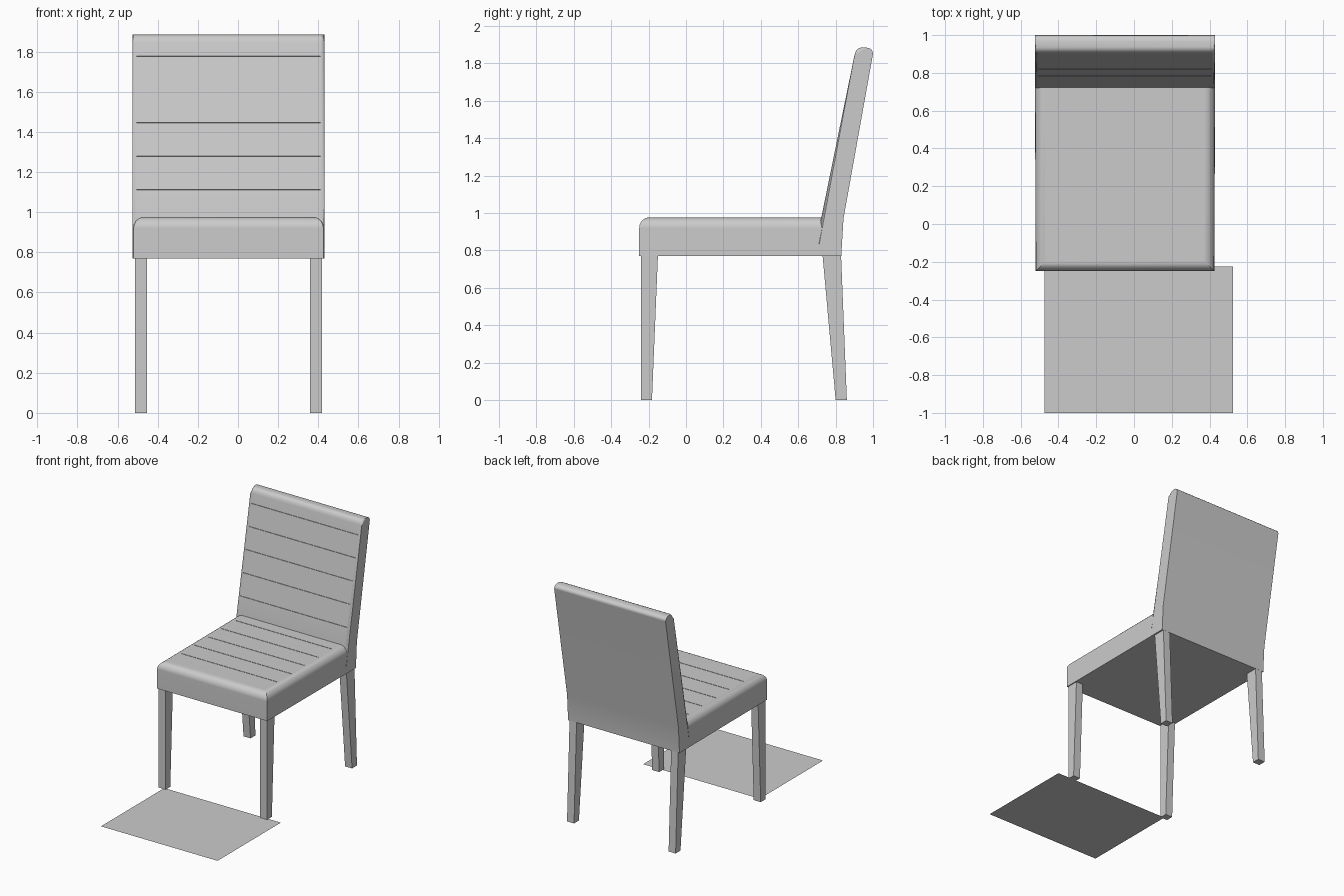
import bpy, bmesh, math
from mathutils import Matrix, Vector

if "Cube" in bpy.data.objects:
    bpy.data.objects.remove(bpy.data.objects["Cube"])

CX = -0.0475          # chair centre line in x


def add_object(name, bm):
    bmesh.ops.recalc_face_normals(bm, faces=bm.faces)
    me = bpy.data.meshes.new(name)
    bm.to_mesh(me)
    bm.free()
    ob = bpy.data.objects.new(name, me)
    bpy.context.collection.objects.link(ob)
    return ob


def prism(profile, half):
    """Extrude a closed (y, z) profile across x."""
    bm = bmesh.new()
    a, b = [[bm.verts.new((CX + s * half, y, z)) for y, z in profile] for s in (-1, 1)]
    bm.faces.new(a)
    bm.faces.new(b[::-1])
    n = len(profile)
    for i in range(n):
        j = (i + 1) % n
        bm.faces.new((a[i], b[i], b[j], a[j]))
    return bm


def hexa(name, bottom, top, z0, z1):
    """Tapered block from two (x0, x1, y0, y1) rectangles."""
    bm = bmesh.new()
    rings = [[bm.verts.new((x, y, z)) for x, y in
              ((r[0], r[2]), (r[1], r[2]), (r[1], r[3]), (r[0], r[3]))]
             for r, z in ((bottom, z0), (top, z1))]
    lo, hi = rings
    bm.faces.new(lo[::-1])
    bm.faces.new(hi)
    for i in range(4):
        j = (i + 1) % 4
        bm.faces.new((lo[i], lo[j], hi[j], hi[i]))
    return add_object(name, bm)


def groove(ob, half, centres, tilt):
    """Cut fine stitched seams running across x."""
    bm = bmesh.new()
    for y, z in centres:
        m = (Matrix.Translation((CX, y, z)) @ Matrix.Rotation(tilt, 4, 'X')
             @ Matrix.Diagonal((2 * half, 0.004, 0.014, 1)))
        bmesh.ops.create_cube(bm, size=1, matrix=m)
    cutter = add_object("seam_cutter", bm)
    cutter.hide_render = True
    mod = ob.modifiers.new("seams", 'BOOLEAN')
    mod.operation, mod.solver, mod.object = 'DIFFERENCE', 'EXACT', cutter
    bpy.context.view_layer.objects.active = ob
    bpy.ops.object.modifier_apply(modifier=mod.name)
    bpy.data.objects.remove(cutter)


def smooth(ob):
    bpy.ops.object.select_all(action='DESELECT')
    ob.select_set(True)
    bpy.context.view_layer.objects.active = ob
    bpy.ops.object.shade_smooth_by_angle(angle=math.radians(35))
    wn = ob.modifiers.new("weighted_normals", 'WEIGHTED_NORMAL')
    wn.keep_sharp = True


# Seat cushion: rounded along the front and side top edges
bm = prism([(-0.25, 0.77), (0.78, 0.77), (0.78, 0.977), (-0.25, 0.977)], 0.473)
for v in bm.verts:
    if v.co.y > 0.5:
        v.co.x = CX + (v.co.x - CX) * 0.477 / 0.473
edges = [e for e in bm.edges
         if all(v.co.z > 0.9 for v in e.verts) and not all(v.co.y > 0.5 for v in e.verts)]
bmesh.ops.bevel(bm, geom=edges, offset=0.057, segments=5, profile=0.5, affect='EDGES')
seat = add_object("seat", bm)
groove(seat, 0.415, [(-0.04 + 0.167 * i, 0.977) for i in range(5)], 0)
smooth(seat)

# Raked backrest: rounded top, softened front side edges
profile = [(0.71, 0.77), (0.71, 0.91), (0.901, 1.845), (0.908, 1.865), (0.918, 1.877),
           (0.934, 1.884), (0.965, 1.884), (0.984, 1.879), (0.995, 1.869), (1.0, 1.852),
           (0.842, 0.97), (0.83, 0.77)]
bm = prism(profile, 0.4775)
bm.edges.ensure_lookup_table()
front = [Vector(p) for p in profile[1:6]]
edges = [e for e in bm.edges
         if abs(e.verts[0].co.x - e.verts[1].co.x) < 1e-4
         and all(min((v.co.yz - p).length for p in front) < 1e-4 for v in e.verts)]
bmesh.ops.bevel(bm, geom=edges, offset=0.018, segments=3, profile=0.5, affect='EDGES')
back = add_object("backrest", bm)
slope = (0.901 - 0.71) / (1.845 - 0.91)
groove(back, 0.4575,
       [(0.71 + (z - 0.91) * slope, z) for z in (1.11, 1.277, 1.444, 1.61, 1.775)],
       math.pi / 2 - math.atan(slope))
smooth(back)

# Legs: tapered front to back, rear pair splayed backwards
for side, x0, x1 in (("left", -0.513, -0.453), ("right", 0.358, 0.418)):
    hexa("front_leg_" + side, (x0, x1, -0.24, -0.182), (x0, x1, -0.24, -0.15), 0, 0.775)
    hexa("rear_leg_" + side, (x0, x1, 0.80, 0.86), (x0, x1, 0.73, 0.829), 0, 0.775)

# Flat floor panel in front of the chair
bm = bmesh.new()
bm.faces.new([bm.verts.new((x, y, 0)) for x, y in
              ((-0.475, -1), (0.525, -1), (0.525, -0.225), (-0.475, -0.225))])
panel = add_object("floor_panel", bm)
if panel.data.polygons[0].normal.z < 0:
    panel.data.flip_normals()
